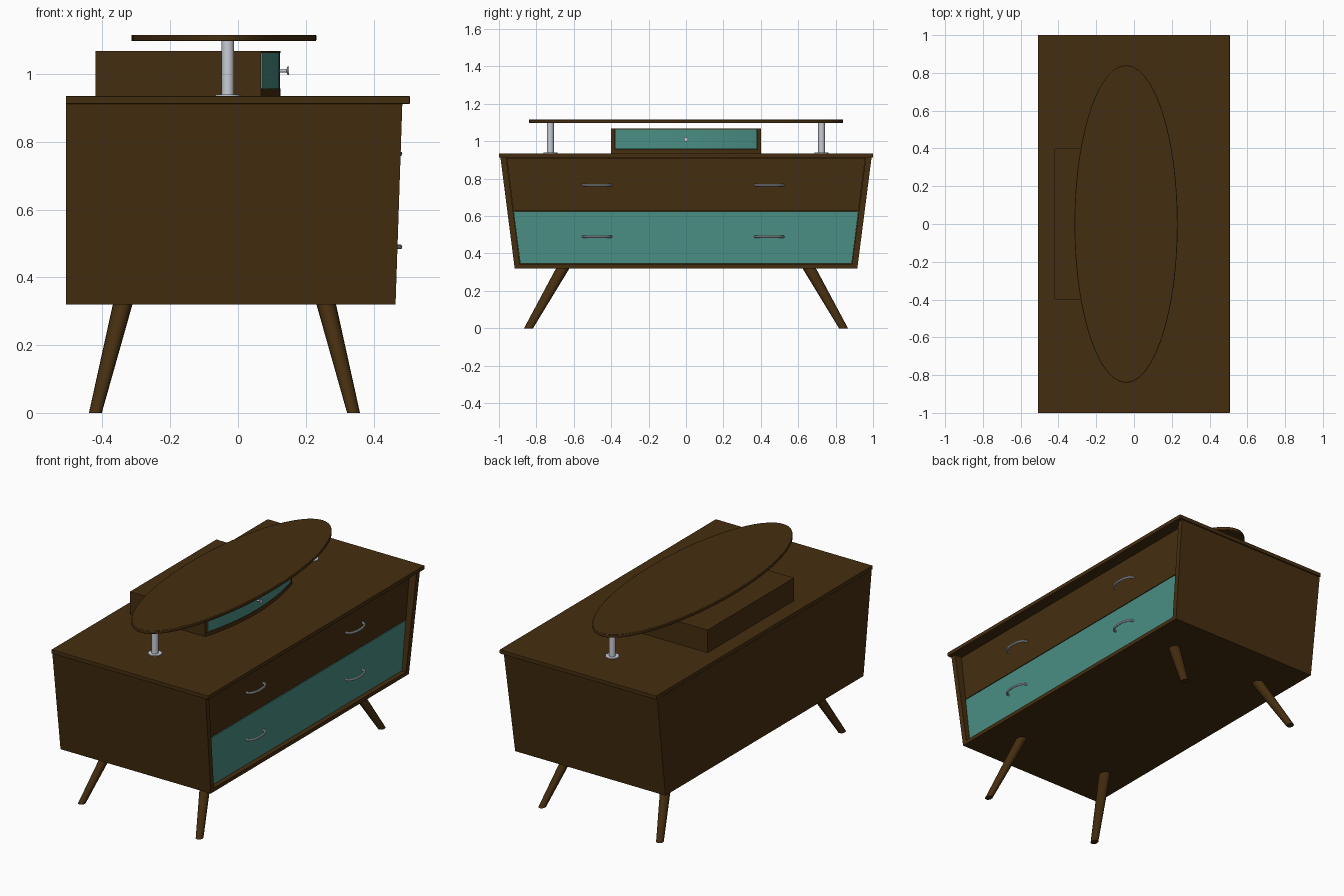
import bpy, bmesh, math
from mathutils import Vector

if "Cube" in bpy.data.objects:
    bpy.data.objects.remove(bpy.data.objects["Cube"])


def material(name, rgb):
    m = bpy.data.materials.new(name)
    m.diffuse_color = (*rgb, 1)
    m.use_nodes = True
    m.node_tree.nodes["Principled BSDF"].inputs["Base Color"].default_value = m.diffuse_color
    return m


WOOD = material("dark walnut", (0.060, 0.027, 0.005))
TEAL = material("teal paint", (0.068, 0.27, 0.23))
METAL = material("brushed metal", (0.58, 0.61, 0.67))


def finish(bm, name, mat, smooth=False, bevel=0):
    bmesh.ops.recalc_face_normals(bm, faces=bm.faces)
    me = bpy.data.meshes.new(name)
    bm.to_mesh(me)
    bm.free()
    ob = bpy.data.objects.new(name, me)
    bpy.context.collection.objects.link(ob)
    me.materials.append(mat)
    if bevel:
        b = ob.modifiers.new("bevel", "BEVEL")
        b.width, b.segments = bevel, 2
    if smooth:
        bpy.ops.object.select_all(action="DESELECT")
        ob.select_set(True)
        bpy.context.view_layer.objects.active = ob
        bpy.ops.object.shade_smooth_by_angle(angle=math.radians(35))
    return ob


def loft(name, rings, mat, smooth=False, bevel=0):
    """Skin a stack of equal-length rings and cap both ends."""
    bm = bmesh.new()
    vs = [[bm.verts.new(p) for p in r] for r in rings]
    n = len(vs[0])
    for a, b in zip(vs, vs[1:]):
        for i in range(n):
            j = (i + 1) % n
            bm.faces.new((a[i], a[j], b[j], b[i]))
    bm.faces.new(vs[0])
    bm.faces.new(vs[-1])
    return finish(bm, name, mat, smooth, bevel)


def slab(name, outline, z0, z1, mat, smooth=False, bevel=0):
    return loft(name, [[(x, y, z) for x, y in outline] for z in (z0, z1)], mat, smooth, bevel)


def rect(x0, x1, y0, y1):
    return [(x0, y0), (x1, y0), (x1, y1), (x0, y1)]


def ellipse(cx, cy, rx, ry, n):
    return [(cx + rx * math.cos(2 * math.pi * i / n), cy + ry * math.sin(2 * math.pi * i / n))
            for i in range(n)]


# Tapered cabinet: width and front edge both grow with height
BACK, Z0, Z1 = -0.508, 0.32, 0.912


def half(z):
    return 0.916 + (z - Z0) / (Z1 - Z0) * 0.076


def front(z):
    return 0.465 + (z - Z0) / (Z1 - Z0) * 0.02


def tapered(name, x0, x1, z0, z1, inset, mat, bevel=0):
    """Board across the cabinet; x1 None follows the sloping front."""
    rings = [[(x, y, z) for x, y in rect(x0, front(z) if x1 is None else x1,
              -half(z) + inset, half(z) - inset)] for z in (z0, z1)]
    return loft(name, rings, mat, bevel=bevel)


slab("cabinet_top", rect(BACK, 0.507, -1, 1), Z1, 0.935, WOOD, bevel=0.002)
tapered("cabinet_bottom", BACK, None, Z0, 0.342, 0.001, WOOD)
tapered("cabinet_back", BACK, BACK + 0.02, 0.342, Z1, 0.03, WOOD)
for s, side in ((-1, "left"), (1, "right")):
    rings = [[(x, s * y, z) for x, y in rect(BACK, front(z), half(z) - 0.031, half(z))]
             for z in (Z0, Z1)]
    loft("cabinet_side_" + side, rings, WOOD)

# Drawer fronts, set back from the frame
FACE = 0.441
tapered("lower_drawer", FACE - 0.03, FACE, 0.345, 0.624, 0.033, TEAL)
tapered("upper_drawer", FACE - 0.03, FACE, 0.628, 0.909, 0.033, WOOD)

# Bowed drawer handles
for z, row in ((0.765, "upper"), (0.49, "lower")):
    for yc, side in ((-0.475, "left"), (0.445, "right")):
        rings = []
        for i in range(17):
            a = math.pi * i / 16
            c = Vector((FACE + 0.038 * math.sin(a) ** 0.8 if 0 < i < 16 else FACE - 0.002,
                        yc - 0.076 * math.cos(a), z))
            t = Vector((0.038 * math.cos(a), 0.076 * math.sin(a), 0)).normalized()
            nrm = Vector((t.y, -t.x, 0))
            rings.append([c + nrm * (0.006 * math.cos(k * math.pi / 4))
                          + Vector((0, 0, 0.007 * math.sin(k * math.pi / 4))) for k in range(8)])
        loft(f"{row}_handle_{side}", rings, METAL, smooth=True)

# Splayed, tapered round legs
for sx, xn in ((-1, "back"), (1, "front")):
    for sy, yn in ((-1, "left"), (1, "right")):
        foot = ellipse(-0.04 + sx * 0.381, sy * 0.842, 0.019, 0.024, 16)
        hip = ellipse(-0.04 + sx * 0.300, sy * 0.658, 0.029, 0.036, 16)
        loft(f"{xn}_leg_{yn}", [[(x, y, 0) for x, y in foot],
                                [(x, y, Z0 + 0.002) for x, y in hip]], WOOD, smooth=True)


# Small bow-fronted drawer box on the top
def bow(y):
    return 0.068 + 0.057 * (1 - (y / 0.4) ** 2)


def bowed(w, back, inset=0):
    ys = [-w + 2 * w * i / 24 for i in range(25)]
    tail = [(back, w), (back, -w)] if back is not None else \
        [(bow(y) - 0.03, y) for y in reversed(ys)]
    return [(bow(y) - inset, y) for y in ys] + tail


slab("box_base", bowed(0.4, -0.42), 0.935, 0.957, WOOD, smooth=True)
slab("box_lid", bowed(0.4, -0.42), 1.062, 1.068, WOOD, smooth=True)
slab("box_back", rect(-0.42, -0.40, -0.4, 0.4), 0.957, 1.062, WOOD)
for s, side in ((-1, "left"), (1, "right")):
    slab("box_side_" + side, rect(-0.42, 0.068, s * 0.381, s * 0.4), 0.957, 1.062, WOOD)
slab("box_drawer", bowed(0.38, None, 0.001), 0.958, 1.0615, TEAL, smooth=True)

# Knob turned around the x axis: stem, then flat head
knob = [(0.122, 0.005), (0.143, 0.005), (0.146, 0.012), (0.151, 0.012)]
loft("box_knob", [[(x, y, z) for y, z in ellipse(0, 1.01, r, r, 16)] for x, r in knob],
     METAL, smooth=True)

# Raised oval shelf on two metal posts
slab("oval_shelf", ellipse(-0.042, 0, 0.273, 0.84, 96), 1.097, 1.116, WOOD, smooth=True, bevel=0.003)
for s, side in ((-1, "left"), (1, "right")):
    slab("post_" + side, ellipse(-0.03, s * 0.725, 0.018, 0.018, 24), 0.935, 1.098, METAL, smooth=True)
    slab("post_foot_" + side, ellipse(-0.03, s * 0.725, 0.037, 0.037, 24), 0.935, 0.939, METAL, smooth=True)
